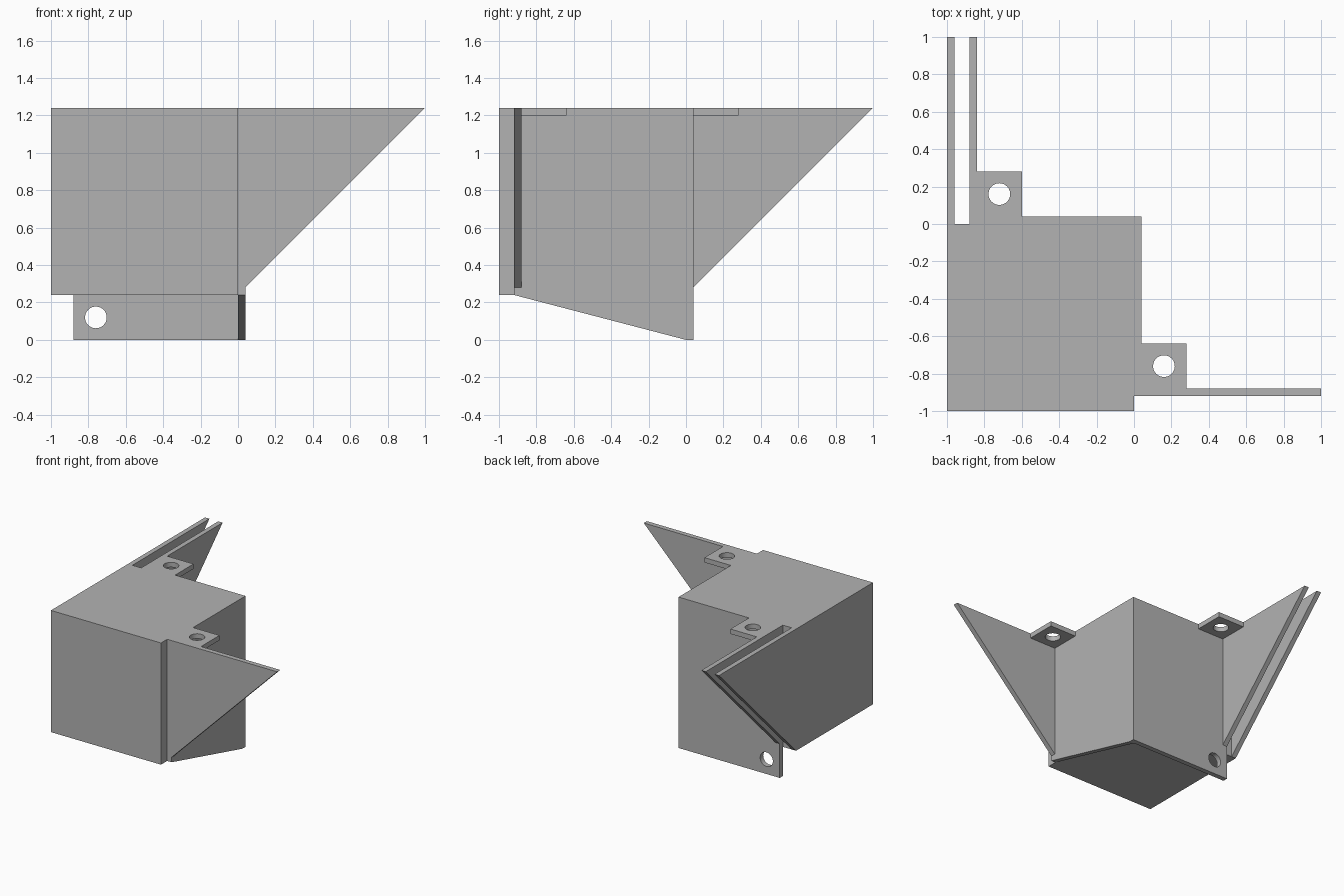
import bpy
import bmesh
from mathutils import Vector

cube = bpy.data.objects.get("Cube")
if cube:
    bpy.data.objects.remove(cube, do_unlink=True)

grey = bpy.data.materials.new("mid_grey")
grey.use_nodes = True
GREY = (0.45, 0.45, 0.45, 1)
grey.diffuse_color = GREY
grey.node_tree.nodes["Principled BSDF"].inputs["Base Color"].default_value = GREY

TOP, BASE, WALL = 1.24, 0.24, 0.04
HOLE_RADIUS = 0.058


def place(axis, a, b, depth):
    """Put a 2D profile point into 3D, with depth along the given axis."""
    return Vector({"x": (depth, a, b), "y": (a, depth, b), "z": (a, b, depth)}[axis])


def prism(name, axis, profile, low, high):
    """Extrude a closed profile along an axis from low to high."""
    bm = bmesh.new()
    face = bm.faces.new([bm.verts.new(place(axis, a, b, low)) for a, b in profile])
    new = bmesh.ops.extrude_face_region(bm, geom=[face])["geom"]
    bmesh.ops.translate(bm, vec=place(axis, 0, 0, high - low),
                        verts=[v for v in new if isinstance(v, bmesh.types.BMVert)])
    bmesh.ops.recalc_face_normals(bm, faces=bm.faces)
    mesh = bpy.data.meshes.new(name)
    bm.to_mesh(mesh)
    bm.free()
    mesh.materials.append(grey)
    obj = bpy.data.objects.new(name, mesh)
    bpy.context.collection.objects.link(obj)
    return obj


def rect(a0, b0, a1, b1):
    return [(a0, b0), (a1, b0), (a1, b1), (a0, b1)]


def drill(obj, axis, a, b, depth):
    """Cut a round screw hole through a plate."""
    turn = (1.5708, 0, 0) if axis == "y" else (0, 0, 0)
    bpy.ops.mesh.primitive_cylinder_add(vertices=40, radius=HOLE_RADIUS, depth=0.2,
                                        location=place(axis, a, b, depth), rotation=turn)
    cutter = bpy.context.object
    cutter.hide_render = True
    cutter.data.materials.append(grey)
    mod = obj.modifiers.new("screw_hole", "BOOLEAN")
    mod.operation, mod.solver, mod.object = "DIFFERENCE", "EXACT", cutter
    bpy.ops.object.select_all(action="DESELECT")
    bpy.context.view_layer.objects.active = obj
    obj.select_set(True)
    bpy.ops.object.modifier_apply(modifier=mod.name)
    bpy.data.objects.remove(cutter, do_unlink=True)
    bpy.ops.object.shade_smooth_by_angle()


# Main block with stepped corners
prism("corner_block", "z",
      [(-1, -1), (0, -1), (0, -0.92), (WALL, -0.92),
       (WALL, WALL), (-0.88, WALL), (-0.88, 0), (-1, 0)], BASE, TOP)

# Skirts below the block: drilled back plate and sloping side plate
back_skirt = prism("back_skirt", "y", rect(-0.88, 0, WALL, BASE), 0, WALL)
drill(back_skirt, "y", -0.76, 0.12, 0.02)
prism("side_skirt", "x", [(-0.92, BASE), (0, 0), (0, BASE)], 0, WALL)


# Triangular fins, all with a 45 degree lower edge
def fin(name, axis, start, low, high):
    prism(name, axis, [(start, start + BASE), (1, TOP), (start, TOP)], low, high)


fin("side_fin", "y", WALL, -0.92, -0.88)
fin("back_outer_fin", "x", 0, -1, -0.96)
fin("back_inner_fin", "x", WALL, -0.88, -0.84)

# Drilled mounting tabs flush with the top
for name, x, y in (("side_tab", WALL, -0.88), ("back_tab", -0.84, WALL)):
    tab = prism(name, "z", rect(x, y, x + 0.24, y + 0.24), TOP - WALL, TOP)
    drill(tab, "z", x + 0.12, y + 0.12, TOP - 0.02)
